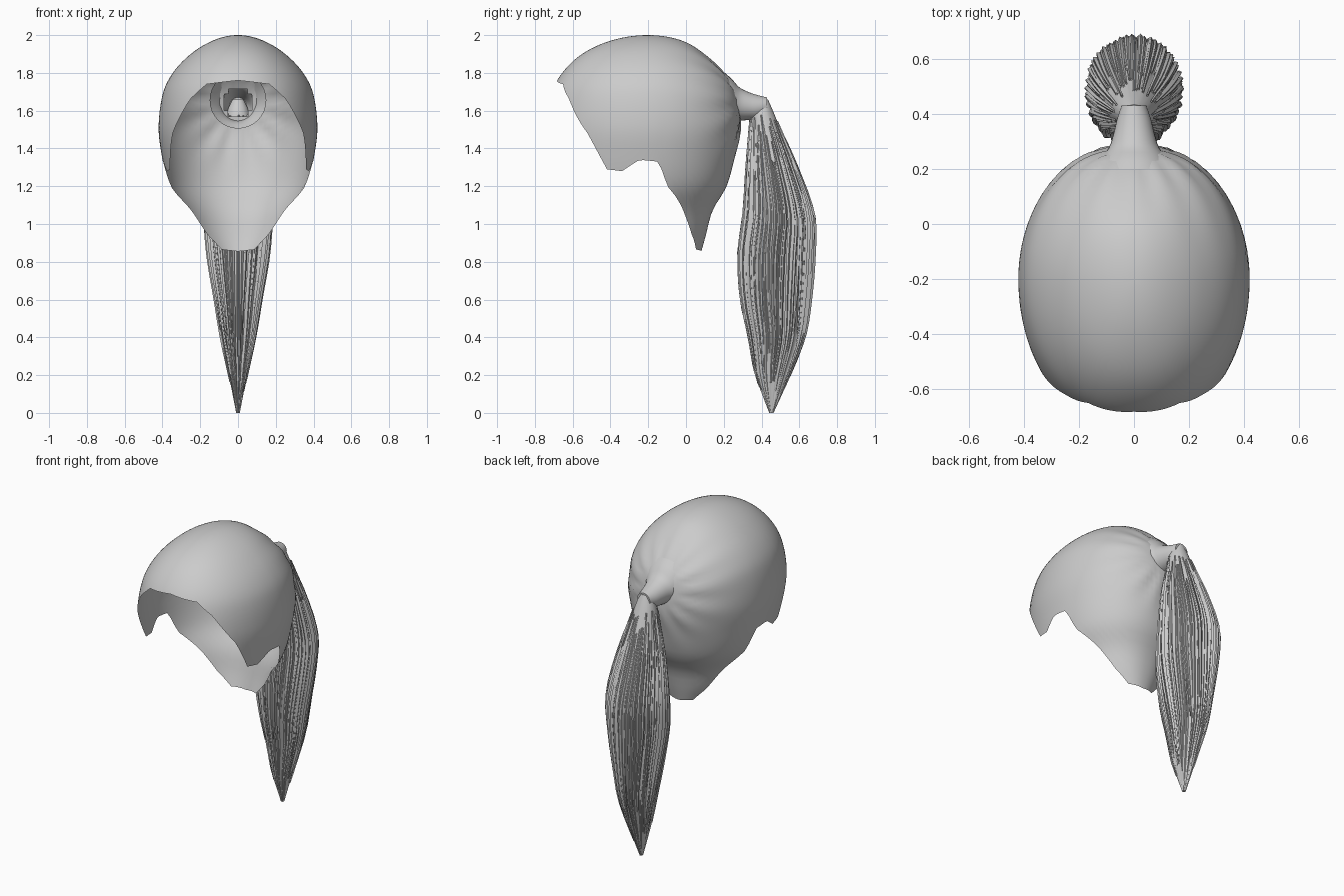
import bpy, bmesh, math, random
from mathutils import Vector

random.seed(4)
if "Cube" in bpy.data.objects:
    bpy.data.objects.remove(bpy.data.objects["Cube"])

hair = bpy.data.materials.new("hair_grey")
hair.use_nodes = True
hair.diffuse_color = (0.6, 0.6, 0.6, 1)
hair.node_tree.nodes["Principled BSDF"].inputs["Base Color"].default_value = hair.diffuse_color


def sample(table, t, smooth=True):
    """Interpolate rows of (key, values...) with ascending keys."""
    t = min(max(t, table[0][0]), table[-1][0])
    i = 0
    while i < len(table) - 2 and t > table[i + 1][0]:
        i += 1
    a, b = table[i], table[i + 1]
    h = b[0] - a[0]
    f = (t - a[0]) / h

    def slope(k, c):
        p, n = table[max(k - 1, 0)], table[min(k + 1, len(table) - 1)]
        return (n[c] - p[c]) / (n[0] - p[0])

    out = []
    for c in range(1, len(a)):
        v = a[c] + (b[c] - a[c]) * f
        if smooth:
            m0, m1 = slope(i, c) * h, slope(i + 1, c) * h
            d = b[c] - a[c]
            v += f * (1 - f) * ((m0 - d) * (1 - f) - (m1 - d) * f)
        out.append(v)
    return out


def finish(bm, name, angle):
    mesh = bpy.data.meshes.new(name)
    bm.to_mesh(mesh)
    bm.free()
    obj = bpy.data.objects.new(name, mesh)
    bpy.context.collection.objects.link(obj)
    mesh.materials.append(hair)
    bpy.ops.object.select_all(action='DESELECT')
    obj.select_set(True)
    bpy.context.view_layer.objects.active = obj
    bpy.ops.object.shade_smooth_by_angle(angle=math.radians(angle))
    return obj


def loft(bm, rings):
    """Skin a list of closed rings of points."""
    rows = [[bm.verts.new(p) for p in ring] for ring in rings]
    n = len(rows[0])
    for lo, hi in zip(rows, rows[1:]):
        for j in range(n):
            k = (j + 1) % n
            bm.faces.new((lo[j], hi[j], hi[k], lo[k]))
    return rows


# Cap: half width, front depth and back depth against height
CY = -0.2
TAIL_Z = 1.64
cap_rows = [(2.0, 0, 0, 0), (1.97, .135, .2, .18), (1.9, .25, .35, .295),
            (1.8, .345, .455, .4), (1.7, .395, .51, .465), (1.53, .42, .545, .49),
            (1.4, .41, .54, .47), (1.2, .365, .53, .415), (1.07, .29, .5, .34),
            (.94, .235, .5, .305), (.85, .17, .5, .28)]
cap_table = [(math.sqrt(2 - r[0]),) + r[1:] for r in cap_rows]
# Lower rim height against angle from the front
rim = [(0, 1.76), (24, 1.74), (37, 1.66), (54, 1.48), (66, 1.29), (75, 1.28),
       (85, 1.34), (97, 1.33), (104, 1.2), (122, 1.08), (138, .95), (153, .865), (180, .855)]


def cap_point(deg, t):
    fold = min(deg, 360 - deg)
    u = t * math.sqrt(2 - sample(rim, fold, False)[0])
    w, front, back = sample(cap_table, u)
    a = math.radians(deg)
    s, c = math.sin(a), math.cos(a)
    x = w * math.copysign(abs(s) ** .92, s)
    y = CY - (front if c > 0 else back) * c
    z = 2 - u * u
    # Combed ridges that gather at the tail
    if c < 0.3:
        d = math.hypot(x, z - TAIL_Z)
        turn = math.atan2(z - TAIL_Z, abs(x))
        fade = max(0, 1 - abs(d - .2) / .2) * min(1, .3 - c)
        k = 1 + .012 * fade * math.sin(turn * 13)
        x, y = x * k, CY + (y - CY) * k
    return Vector((x, y, z))


bm = bmesh.new()
COLS, ROWS = 120, 44
rows = loft(bm, [[cap_point(j * 360 / COLS, i / ROWS) for j in range(COLS)]
                 for i in range(1, ROWS + 1)])
bm.faces.new(rows[0])
# Opening into the tail
hole = [f for f in bm.faces if f.calc_center_median().y > 0
        and math.hypot(f.calc_center_median().x, f.calc_center_median().z - TAIL_Z) < .075]
bmesh.ops.delete(bm, geom=hole, context='FACES')
bmesh.ops.recalc_face_normals(bm, faces=bm.faces)
finish(bm, "hair_cap", 60)

# Flared neck between cap and tail: y, centre height, radius
neck = [(.2, 1.655, .15), (.245, 1.65, .115), (.28, 1.635, .09),
        (.33, 1.625, .074), (.38, 1.62, .062), (.43, 1.625, .045)]
bm = bmesh.new()
rings = []
for i in range(16):
    y = .2 + .23 * i / 15
    z, r = sample(neck, y)
    rings.append([(r * math.cos(a), y, z + r * math.sin(a))
                  for a in (math.tau * j / 32 for j in range(32))])
bm.faces.new(loft(bm, rings)[-1])
bmesh.ops.recalc_face_normals(bm, faces=bm.faces)
finish(bm, "tail_neck", 60)

# Tail: centre y, depth radius and width radius against height
tail = [(0, .452, .012, .01), (.2, .46, .095, .05), (.4, .48, .15, .09),
        (.6, .475, .185, .12), (.85, .478, .2, .16), (1.05, .49, .185, .17),
        (1.3, .455, .135, .135), (1.5, .42, .085, .085), (1.6, .405, .058, .06),
        (1.66, .41, .025, .03)]


def tail_point(a, z, k=1.0):
    yc, ry, rx = sample(tail, z)
    return Vector((rx * k * math.cos(a), yc + ry * k * math.sin(a), z))


bm = bmesh.new()
SEG = 90
groove = [random.uniform(-.09, .05) for _ in range(SEG)]
rings = []
for i in range(41):
    z = 1.66 * (1 - i / 40)
    depth = min(1, max(0, (1.6 - z) / .5))
    rings.append([tail_point(math.tau * j / SEG, z, .95 + groove[j] * depth)
                  for j in range(SEG)])
rows = loft(bm, rings)
bm.faces.new(rows[0])
bm.faces.new(rows[-1])
bmesh.ops.recalc_face_normals(bm, faces=bm.faces)
finish(bm, "tail_core", 45)

# Loose tapered strands around the tail
bm = bmesh.new()
for s in range(110):
    a = math.tau * (s + random.random()) / 110
    top, low = random.uniform(1.3, 1.58), random.uniform(.1, .5)
    lift, drift = random.uniform(.95, 1.02), random.uniform(-.12, .12)
    rings = []
    for i in range(15):
        t = i / 14
        z = top + (low - top) * t
        c = tail_point(a + drift * t, z, lift)
        r = .0015 + .008 * math.sin(math.pi * min(1, t * .85 + .1))
        rings.append([c + Vector((r * math.cos(b), r * math.sin(b), 0))
                      for b in (math.tau * k / 4 + a for k in range(4))])
    loft(bm, rings)
bmesh.ops.recalc_face_normals(bm, faces=bm.faces)
finish(bm, "tail_strands", 50)
